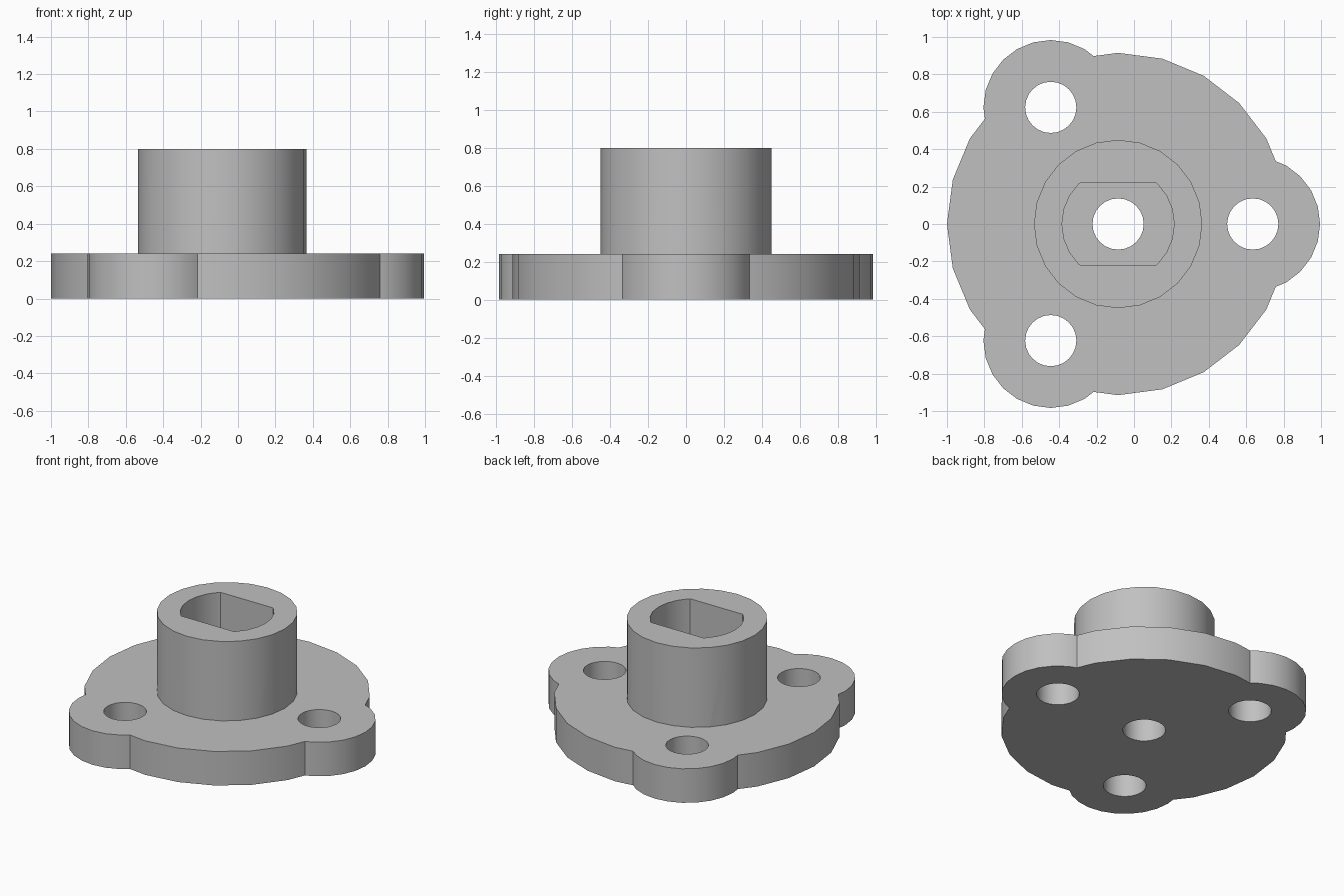
import bpy
from math import radians, cos, sin

cube = bpy.data.objects.get("Cube")
if cube:
    bpy.data.objects.remove(cube, do_unlink=True)

CX = -0.085          # hub axis
PLATE_TOP = 0.24
HUB_TOP = 0.8
SIDES = 24

grey = bpy.data.materials.new("plain_grey")
grey.use_nodes = True
grey.diffuse_color = (0.53, 0.53, 0.53, 1)
grey.node_tree.nodes["Principled BSDF"].inputs["Base Color"].default_value = grey.diffuse_color


def cylinder(name, x, y, radius, bottom, top):
    bpy.ops.mesh.primitive_cylinder_add(
        vertices=SIDES, radius=radius, depth=top - bottom,
        location=(x, y, (bottom + top) / 2), rotation=(0, 0, radians(90)))
    obj = bpy.context.object
    obj.name = name
    bpy.ops.object.transform_apply(location=True, rotation=True, scale=True)
    obj.data.materials.append(grey)
    return obj


def combine(target, other, operation):
    mod = target.modifiers.new(operation.lower(), 'BOOLEAN')
    mod.operation = operation
    mod.solver = 'EXACT'
    mod.object = other
    bpy.context.view_layer.objects.active = target
    bpy.ops.object.modifier_apply(modifier=mod.name)
    bpy.data.objects.remove(other, do_unlink=True)


# Round plate with three rounded ears
flange = cylinder("flanged_hub", CX, 0, 0.915, 0, PLATE_TOP)
ears = [(CX + 0.72 * cos(radians(a)), 0.72 * sin(radians(a))) for a in (0, 120, 240)]
for x, y in ears:
    combine(flange, cylinder("ear", x, y, 0.36, 0, PLATE_TOP), 'UNION')

# Central hub
combine(flange, cylinder("hub", CX, 0, 0.45, 0.1, HUB_TOP), 'UNION')

# Shaft socket: a round pocket with two flats
socket = cylinder("socket_cutter", CX, 0, 0.3, PLATE_TOP, HUB_TOP + 0.2)
bpy.ops.mesh.primitive_cube_add(size=1, location=(CX, 0, 0.5))
flats = bpy.context.object
flats.scale = (1, 0.436, 2)
bpy.ops.object.transform_apply(location=True, rotation=True, scale=True)
combine(socket, flats, 'INTERSECT')
combine(flange, socket, 'DIFFERENCE')

# Screw holes through the ears and the centre
for x, y in ears + [(CX, 0)]:
    combine(flange, cylinder("hole_cutter", x, y, 0.137, -0.2, 1.2), 'DIFFERENCE')

# One material, smooth curved walls with sharp rims
flange.data.materials.clear()
flange.data.materials.append(grey)
bpy.ops.object.select_all(action='DESELECT')
flange.select_set(True)
bpy.context.view_layer.objects.active = flange
bpy.ops.object.shade_smooth_by_angle(angle=radians(25))
